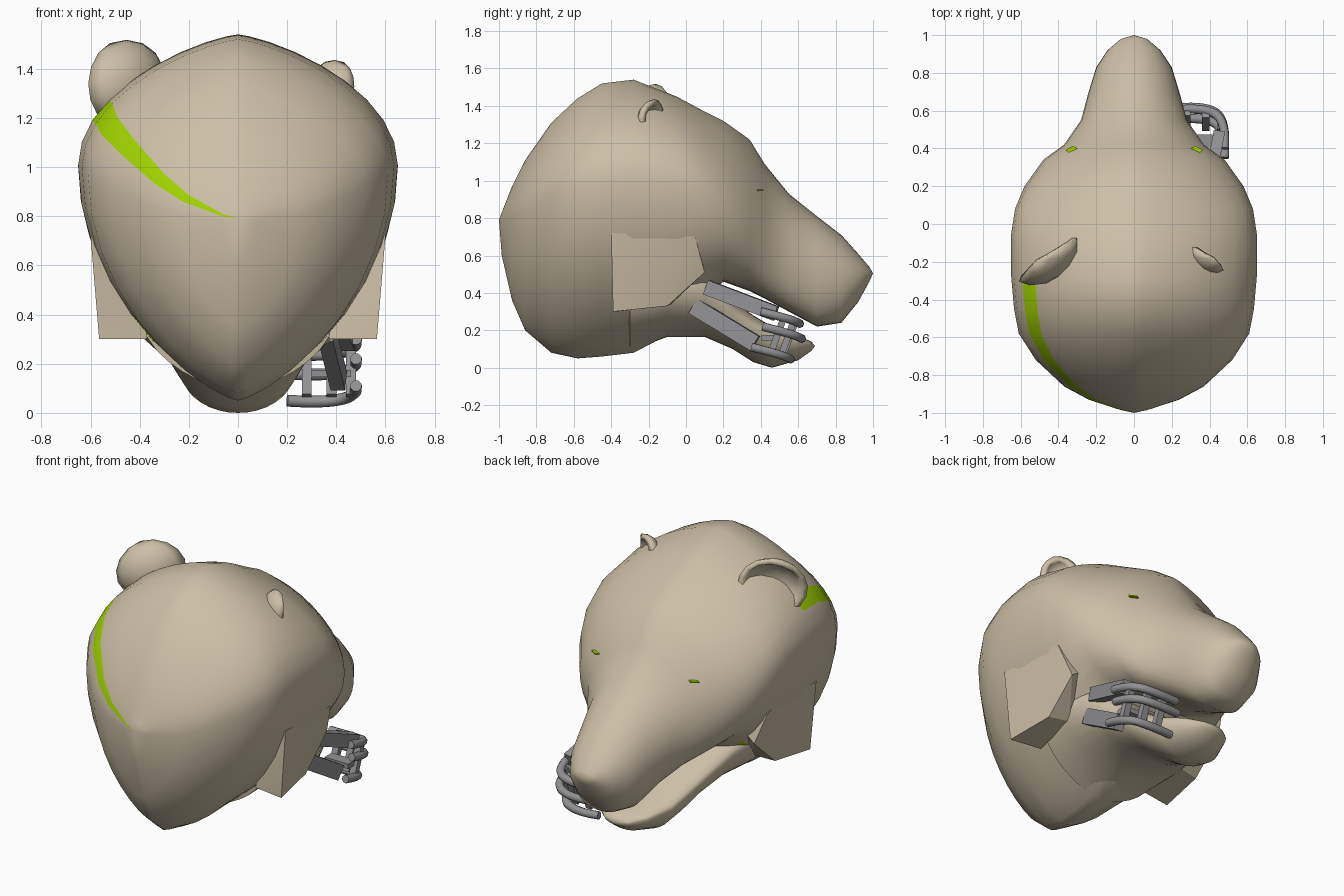
import bpy, bmesh, math
from mathutils import Vector, Matrix
from mathutils.bvhtree import BVHTree

cube = bpy.data.objects.get("Cube")
if cube:
    bpy.data.objects.remove(cube)


def material(name, color):
    m = bpy.data.materials.new(name)
    m.use_nodes = True
    m.diffuse_color = (*color, 1)
    m.node_tree.nodes["Principled BSDF"].inputs["Base Color"].default_value = (*color, 1)
    return m


TAN = material("warm tan", (0.60, 0.52, 0.38))
GREEN = material("lime green", (0.36, 0.66, 0.0))
GREY = material("steel grey", (0.29, 0.29, 0.30))


def finish(name, bm, mats, angle=50):
    bmesh.ops.recalc_face_normals(bm, faces=bm.faces)
    me = bpy.data.meshes.new(name)
    bm.to_mesh(me)
    bm.free()
    ob = bpy.data.objects.new(name, me)
    bpy.context.collection.objects.link(ob)
    for m in mats:
        me.materials.append(m)
    bpy.ops.object.select_all(action='DESELECT')
    ob.select_set(True)
    bpy.context.view_layer.objects.active = ob
    bpy.ops.object.shade_smooth_by_angle(angle=math.radians(angle))
    return ob


SEG = 36


def loft(stations, back, tip):
    """Rings along y: (y, top, middle, half width, bottom, upper power, lower power)."""
    bm = bmesh.new()
    rings = []
    for y, top, mid, w, bot, pu, pl in stations:
        ring = []
        for i in range(SEG):
            a = 2 * math.pi * i / SEG
            c, s = math.cos(a), math.sin(a)
            x = math.copysign(w * abs(c) ** (pu if s >= 0 else pl), c)
            z = mid + s * (top - mid if s >= 0 else mid - bot)
            ring.append(bm.verts.new((x, y, z)))
        rings.append(ring)
    for r, q in zip(rings, rings[1:]):
        for i in range(SEG):
            j = (i + 1) % SEG
            bm.faces.new((r[i], r[j], q[j], q[i]))
    for ring, pole in ((rings[0], back), (rings[-1], tip)):
        p = bm.verts.new(pole)
        for i in range(SEG):
            bm.faces.new((ring[i], ring[(i + 1) % SEG], p))
    return bm


# Skull and snout
bm = loft([
    (-.985, .83, .785, .07, .60, 1.2, 1.3),
    (-.93, .97, .80, .24, .36, 1.3, 1.4),
    (-.86, 1.11, .84, .37, .20, 1.4, 1.5),
    (-.72, 1.31, .92, .52, .08, 1.4, 1.5),
    (-.58, 1.44, .97, .61, .05, 1.5, 1.5),
    (-.45, 1.52, 1.0, .635, .06, 1.5, 1.5),
    (-.28, 1.54, 1.01, .65, .08, 1.5, 1.4),
    (-.05, 1.45, 1.0, .65, .20, 1.4, 1.1),
    (.08, 1.38, .94, .63, .36, 1.4, .8),
    (.20, 1.32, .85, .58, .46, 1.4, .7),
    (.34, 1.22, .78, .48, .41, 1.4, .7),
    (.42, 1.09, .70, .37, .37, 1.3, .6),
    (.55, .93, .60, .28, .30, 1.1, .6),
    (.70, .81, .52, .24, .22, 1, .7),
    (.83, .71, .47, .20, .24, 1, .8),
    (.92, .61, .48, .14, .35, 1, 1),
    (.98, .54, .50, .07, .46, 1, 1),
], (0, -1, .79), (0, 1, .505))
tree = BVHTree.FromBMesh(bm)
# Green stripe to the back pole and the green throat patch, right side only
bm.faces.ensure_lookup_table()
stripe_column = SEG // 2 - 3
for f in bm.faces:
    c = f.calc_center_median()
    body_faces = (len(bm.faces) - 2 * SEG)
    column = f.index % SEG
    if column == stripe_column and c.y < -.3:
        f.material_index = 1
    if -.48 < c.x < -.3 and .28 < c.z < .45 and -.6 < c.y < .05:
        f.material_index = 1
finish("head", bm, [TAN, GREEN])

# Lower jaw and throat
bm = loft([
    (-.30, .60, .42, .40, .09, .8, 1.3),
    (-.10, .60, .44, .45, .165, .7, 1.1),
    (.10, .50, .42, .40, .165, .6, 1),
    (.25, .36, .30, .31, .10, .5, 1),
    (.36, .28, .22, .26, .03, .5, 1),
    (.46, .22, .17, .23, .0, .5, 1),
    (.60, .17, .14, .16, .04, .6, 1),
    (.67, .14, .12, .08, .09, .8, 1),
], (0, -.36, .4), (0, .69, .115))
finish("lower_jaw", bm, [TAN])

# Flared cheek flaps
for side, label in ((1, "left"), (-1, "right")):
    bm = bmesh.new()
    for x, y, z in ((.565, -.39, .30), (.53, -.10, .33), (.53, .10, .51), (.37, -.36, .30),
                    (.40, -.08, .34), (.575, -.38, .50), (.60, -.40, .72), (.59, .05, .70),
                    (.40, -.30, .70), (.40, .08, .60)):
        bm.verts.new((side * x, y, z))
    bmesh.ops.convex_hull(bm, input=bm.verts)
    finish(label + "_cheek_flap", bm, [TAN], 30)

# Eyes: thin plates lying on the face
for side, label in ((1, "left"), (-1, "right")):
    hit, normal, _, _ = tree.ray_cast(Vector((side * 2, .39, .95)), Vector((-side, 0, 0)))
    if normal.x * side < 0:
        normal = -normal
    bm = bmesh.new()
    bmesh.ops.create_cone(bm, cap_ends=True, segments=4, radius1=.04, radius2=.04, depth=.008)
    bmesh.ops.scale(bm, vec=(1, .6, 1), verts=bm.verts)
    turn = normal.to_track_quat('Z', 'Y').to_matrix().to_4x4()
    bm.transform(Matrix.Translation(hit + normal * .003) @ turn)
    finish(label + "_eye", bm, [GREEN], 20)


# Ears: open cups facing outward and forward
def ear(name, center, size, facing, tilt):
    bm = bmesh.new()
    bmesh.ops.create_uvsphere(bm, u_segments=14, v_segments=8, radius=1)
    gone = [v for v in bm.verts if v.co.y > .05 or v.co.z < -.75]
    bmesh.ops.delete(bm, geom=gone, context='VERTS')
    bm.transform(Matrix.Translation(center) @ Matrix.Rotation(facing, 4, 'Z')
                 @ Matrix.Rotation(tilt, 4, 'Y') @ Matrix.Diagonal((*size, 1)))
    ob = finish(name, bm, [TAN])
    mod = ob.modifiers.new("thickness", 'SOLIDIFY')
    mod.thickness = .03
    mod.offset = 0


ear("right_ear", (-.475, -.16, 1.34), (.19, .13, .16), math.radians(37), -.35)
ear("left_ear", (.40, -.16, 1.33), (.10, .08, .09), math.radians(-37), .4)


# Exposed jaw mechanism on the left side
def bar(name, a, b, width, height):
    a, b = Vector(a), Vector(b)
    bm = bmesh.new()
    bmesh.ops.create_cube(bm, size=1)
    bm.transform(Matrix.Translation((a + b) / 2) @ (b - a).to_track_quat('Y', 'Z').to_matrix().to_4x4()
                 @ Matrix.Diagonal((width, (b - a).length, height, 1)))
    return finish(name, bm, [GREY], 30)


def tube(name, points, radius):
    cu = bpy.data.curves.new(name, 'CURVE')
    cu.dimensions = '3D'
    cu.bevel_depth = radius
    cu.bevel_resolution = 2
    cu.use_fill_caps = True
    sp = cu.splines.new('NURBS')
    sp.points.add(len(points) - 1)
    for p, co in zip(sp.points, points):
        p.co = (*co, 1)
    sp.use_endpoint_u = True
    sp.order_u = 3
    cu.materials.append(GREY)
    bpy.context.collection.objects.link(bpy.data.objects.new(name, cu))


bar("upper_bar", (.38, .11, .43), (.45, .48, .29), .06, .08)
bar("lower_bar", (.36, .04, .33), (.41, .37, .13), .06, .09)
for k, (z, shift) in enumerate(((.27, 0), (.19, .01), (.08, -.05))):
    tube("curved_rail_%d" % k, [(.20, .60 + shift, z - .03), (.34, .62 + shift, z - .04),
                                (.49, .56 + shift, z - .01), (.48, .40 + shift, z + .03)], .024)
for k, (x, y) in enumerate(((.28, .57), (.38, .56), (.46, .50))):
    bar("rail_link_%d" % k, (x, y - .05, .07), (x, y + .02, .26), .04, .035)
bar("rail_plate", (.30, .44, .16), (.46, .44, .16), .07, .03)
